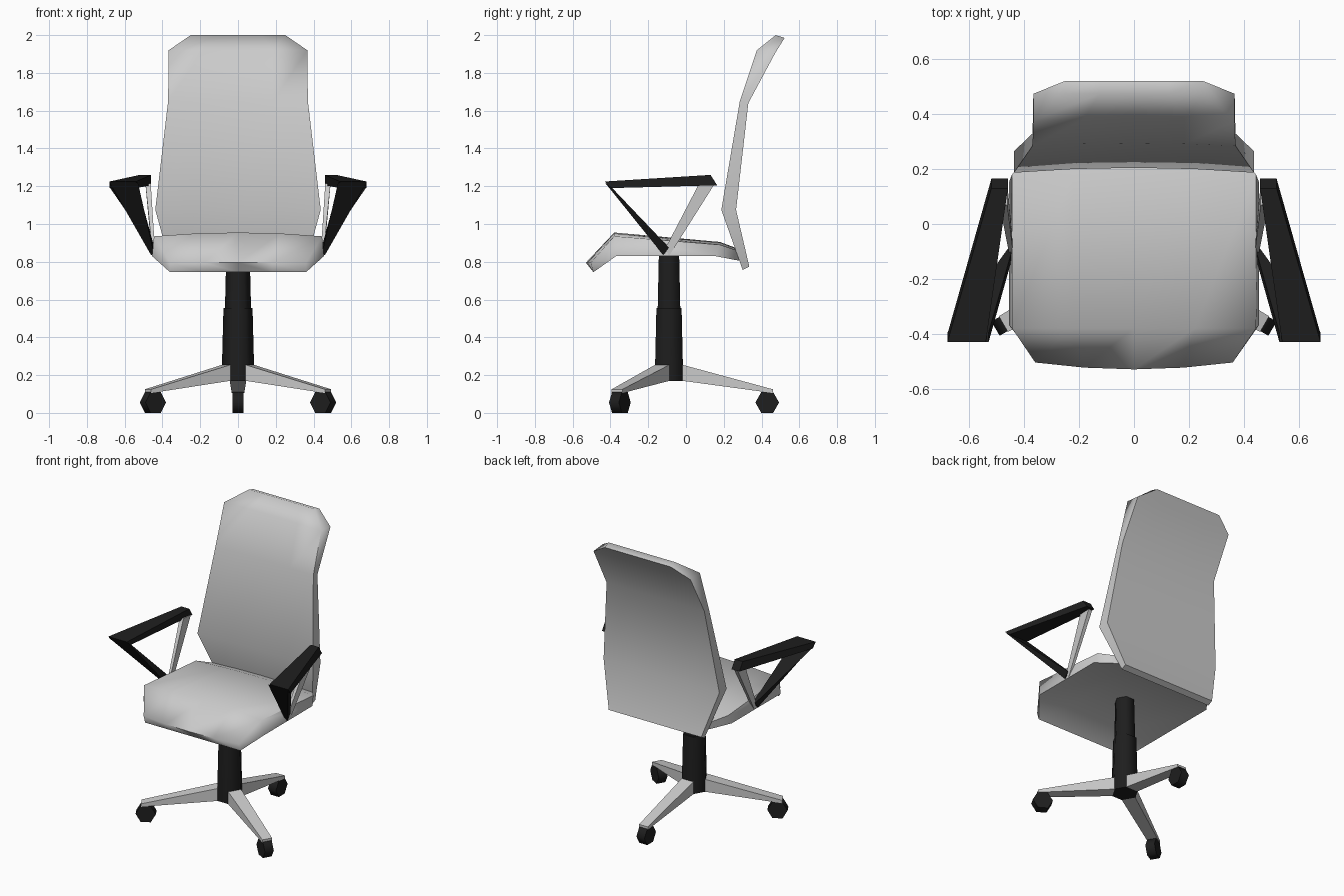
import bpy, bmesh
from math import radians, sin, cos, pi

if "Cube" in bpy.data.objects:
    bpy.data.objects.remove(bpy.data.objects["Cube"])

black = bpy.data.materials.new("black_plastic")
black.diffuse_color = (0.013, 0.013, 0.013, 1)
black.use_nodes = True
black.node_tree.nodes["Principled BSDF"].inputs["Base Color"].default_value = black.diffuse_color


def loft(name, rings, mat=None, mirror=False, angle=None):
    """Skin matching closed rings of points and cap both ends."""
    bm = bmesh.new()
    rows = [[bm.verts.new(p) for p in ring] for ring in rings]
    n = len(rows[0])
    for a, b in zip(rows, rows[1:]):
        for i in range(n):
            j = (i + 1) % n
            bm.faces.new((a[i], a[j], b[j], b[i]))
    for cap in (rows[0], rows[-1]):
        if n == 10:  # slab ends: strip of quads between the two sides
            for i in range(4):
                bm.faces.new((cap[i], cap[i + 1], cap[8 - i], cap[9 - i]))
        else:
            bm.faces.new(cap)
    bmesh.ops.recalc_face_normals(bm, faces=bm.faces)
    me = bpy.data.meshes.new(name)
    bm.to_mesh(me)
    bm.free()
    ob = bpy.data.objects.new(name, me)
    bpy.context.collection.objects.link(ob)
    if mat:
        me.materials.append(mat)
    if mirror:
        ob.modifiers.new("mirror", 'MIRROR')
    me.shade_smooth()
    if angle:
        bpy.context.view_layer.objects.active = ob
        ob.select_set(True)
        bpy.ops.object.shade_smooth_by_angle(angle=radians(angle))
        ob.select_set(False)
    return ob


def slab_ring(a, b, half_a, half_b, edge=(0, 0)):
    """Ring across x: side a (y, z), side b (y, z); edge shifts a's outer ends."""
    f = (-1, -0.5, 0, 0.5, 1)
    return ([(half_a * t, a[0] + edge[0] * t * t, a[1] + edge[1] * t * t) for t in f] +
            [(half_b * t, b[0], b[1]) for t in reversed(f)])


def hex_ring(r, z, y=-0.09):
    return [(r * cos(k * pi / 3), y + r * sin(k * pi / 3), z) for k in range(6)]


def quad(x0, x1, a, b):
    """Four corners: edge a (y, z) and edge b (y, z) between x0 and x1."""
    return [(x0, *a), (x1, *a), (x1, *b), (x0, *b)]


# Seat: front lip, crest, rear, tail
loft("seat", [
    slab_ring((-0.53, 0.795), (-0.49, 0.745), 0.36, 0.36, (0.025, 0)),
    slab_ring((-0.38, 0.955), (-0.37, 0.83), 0.445, 0.455, (0, -0.02)),
    slab_ring((0.18, 0.905), (0.155, 0.83), 0.445, 0.455, (0, -0.015)),
    slab_ring((0.30, 0.86), (0.285, 0.805), 0.35, 0.35, (0, -0.01)),
], angle=70)

# Backrest, bottom to top
loft("backrest", [
    slab_ring((0.30, 0.757), (0.335, 0.775), 0.35, 0.35),
    slab_ring((0.205, 1.075), (0.265, 1.075), 0.438, 0.438, (-0.018, 0)),
    slab_ring((0.295, 1.65), (0.33, 1.64), 0.37, 0.37, (-0.01, 0)),
    slab_ring((0.385, 1.92), (0.475, 1.91), 0.367, 0.367, (-0.01, 0)),
    slab_ring((0.475, 2.0), (0.522, 1.985), 0.25, 0.25),
], angle=70)

# Gas column with hub
loft("column", [hex_ring(r, z) for r, z in
                ((0.085, 0.17), (0.085, 0.25), (0.077, 0.555),
                 (0.069, 0.556), (0.062, 0.84))], black, angle=61)

# Three base legs with hexagonal casters
for i in range(3):
    ang = radians(120 * i)  # local +y is the outward direction
    leg = loft(f"base_leg_{i + 1}", [
        quad(-0.044, 0.044, (0.07, 0.255), (0.07, 0.17)),
        quad(-0.033, 0.033, (0.55, 0.125), (0.55, 0.105))], angle=40)
    r = 0.063
    caster = loft(f"caster_{i + 1}", [
        [(x, 0.52 + r * cos(k * pi / 3), 0.055 + r * sin(k * pi / 3)) for k in range(6)]
        for x in (-0.03, 0.03)], black, angle=61)
    for ob in (leg, caster):
        ob.location.y = -0.09
        ob.rotation_euler.z = ang

# Armrests: pad, front strut, rear strut (mirrored)
loft("arm_pad", [
    quad(0.46, 0.52, (0.13, 1.26), (0.165, 1.205)),
    quad(0.54, 0.68, (-0.43, 1.225), (-0.40, 1.19))], black, True, 40)
loft("arm_front_strut", [
    quad(0.53, 0.68, (-0.43, 1.22), (-0.395, 1.195)),
    quad(0.443, 0.46, (-0.12, 0.835), (-0.09, 0.875))], black, True, 40)
loft("arm_rear_strut", [
    quad(0.462, 0.49, (0.07, 1.215), (0.15, 1.21)),
    quad(0.44, 0.455, (-0.11, 0.87), (-0.09, 0.83))], None, True, 40)
